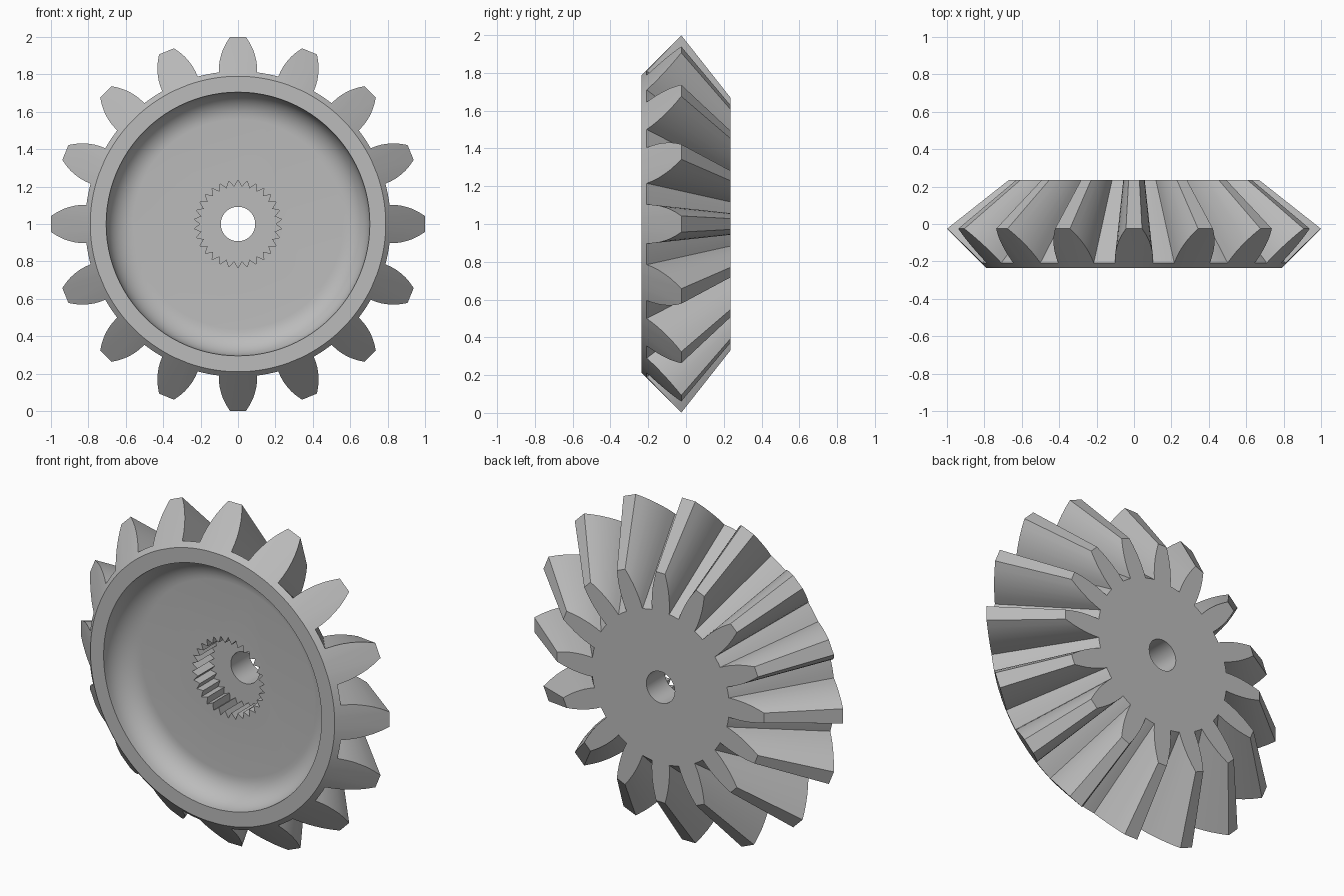
import bpy, bmesh, math

if "Cube" in bpy.data.objects:
    bpy.data.objects.remove(bpy.data.objects["Cube"])

TEETH = 16
FRONT, BACK = -0.235, 0.235
APEX = 0.763            # point on the axis where all tooth lines meet
PITCH = 2 * math.pi / TEETH
# half tooth: (radius, half width) from root to tip
FLANK = [(0.817, 0.103), (0.85, 0.102), (0.88, 0.098), (0.91, 0.090),
         (0.94, 0.079), (0.97, 0.063), (1.0, 0.043)]

steel = bpy.data.materials.new("steel grey")
steel.use_nodes = True
GREY = (0.5, 0.5, 0.5, 1)
steel.diffuse_color = GREY
steel.node_tree.nodes["Principled BSDF"].inputs["Base Color"].default_value = GREY


def polar(r, a, y):
    """Point around the gear axis, which runs along y at z = 1."""
    return (r * math.sin(a), y, 1 + r * math.cos(a))


def circle(r, y, n):
    return [polar(r, 2 * math.pi * i / n, y) for i in range(n)]


def solid(name, loops):
    """Closed solid skinned through loops of equal point count."""
    bm = bmesh.new()
    rings = [[bm.verts.new(p) for p in loop] for loop in loops]
    for a, b in zip(rings, rings[1:]):
        for i in range(len(a)):
            j = (i + 1) % len(a)
            bm.faces.new((a[i], a[j], b[j], b[i]))
    bm.faces.new(rings[0])
    bm.faces.new(rings[-1])
    bmesh.ops.recalc_face_normals(bm, faces=bm.faces)
    mesh = bpy.data.meshes.new(name)
    bm.to_mesh(mesh)
    bm.free()
    mesh.materials.append(steel)
    obj = bpy.data.objects.new(name, mesh)
    bpy.context.collection.objects.link(obj)
    return obj


# Toothed outline as (radius, angle): flank up, flank down, root arc
outline = []
root_r, root_w = FLANK[0]
root_a = root_w / root_r
for t in range(TEETH):
    mid = t * PITCH
    outline += [(r, mid - w / r) for r, w in FLANK]
    outline += [(r, mid + w / r) for r, w in reversed(FLANK)]
    gap = PITCH - 2 * root_a
    outline += [(root_r, mid + root_a + gap * k / 4) for k in (1, 2, 3)]

# Bevel gear body: front rim, tooth ends on the back cone, tapered rear end
rim, large_end, small_end = [], [], []
for r, a in outline:
    y = r - 1.025
    rim.append(polar(0.79, a, FRONT))
    large_end.append(polar(r, a, y))
    small_end.append(polar(r * (APEX - BACK) / (APEX - y), a, BACK))
gear = solid("bevel_gear", [rim, large_end, small_end])

# Cutters: filleted dish, splined socket, through bore
DISH_R, DEPTH = 0.705, 0.145
dish_loops = [circle(DISH_R, FRONT - 0.1, 96)]
for k in range(11):
    a = math.pi / 2 * k / 10
    dish_loops.append(circle(DISH_R - DEPTH * (1 - math.cos(a)),
                             FRONT + DEPTH * math.sin(a), 96))
dish = solid("dish_cutter", dish_loops)

SPLINES = 30


def star(y):
    return [polar(0.235 if i % 2 == 0 else 0.2, math.pi * i / SPLINES, y)
            for i in range(2 * SPLINES)]


socket = solid("spline_cutter", [star(FRONT), star(0.065)])
bore = solid("bore_cutter", [circle(0.092, FRONT, 48), circle(0.092, BACK + 0.1, 48)])

bpy.ops.object.select_all(action='DESELECT')
gear.select_set(True)
bpy.context.view_layer.objects.active = gear
for cutter in (dish, socket, bore):
    cutter.hide_render = True
    mod = gear.modifiers.new(cutter.name, 'BOOLEAN')
    mod.operation = 'DIFFERENCE'
    mod.solver = 'EXACT'
    mod.object = cutter
    bpy.ops.object.modifier_apply(modifier=mod.name)
    bpy.data.objects.remove(cutter)

bpy.ops.object.shade_smooth_by_angle(angle=math.radians(28))
